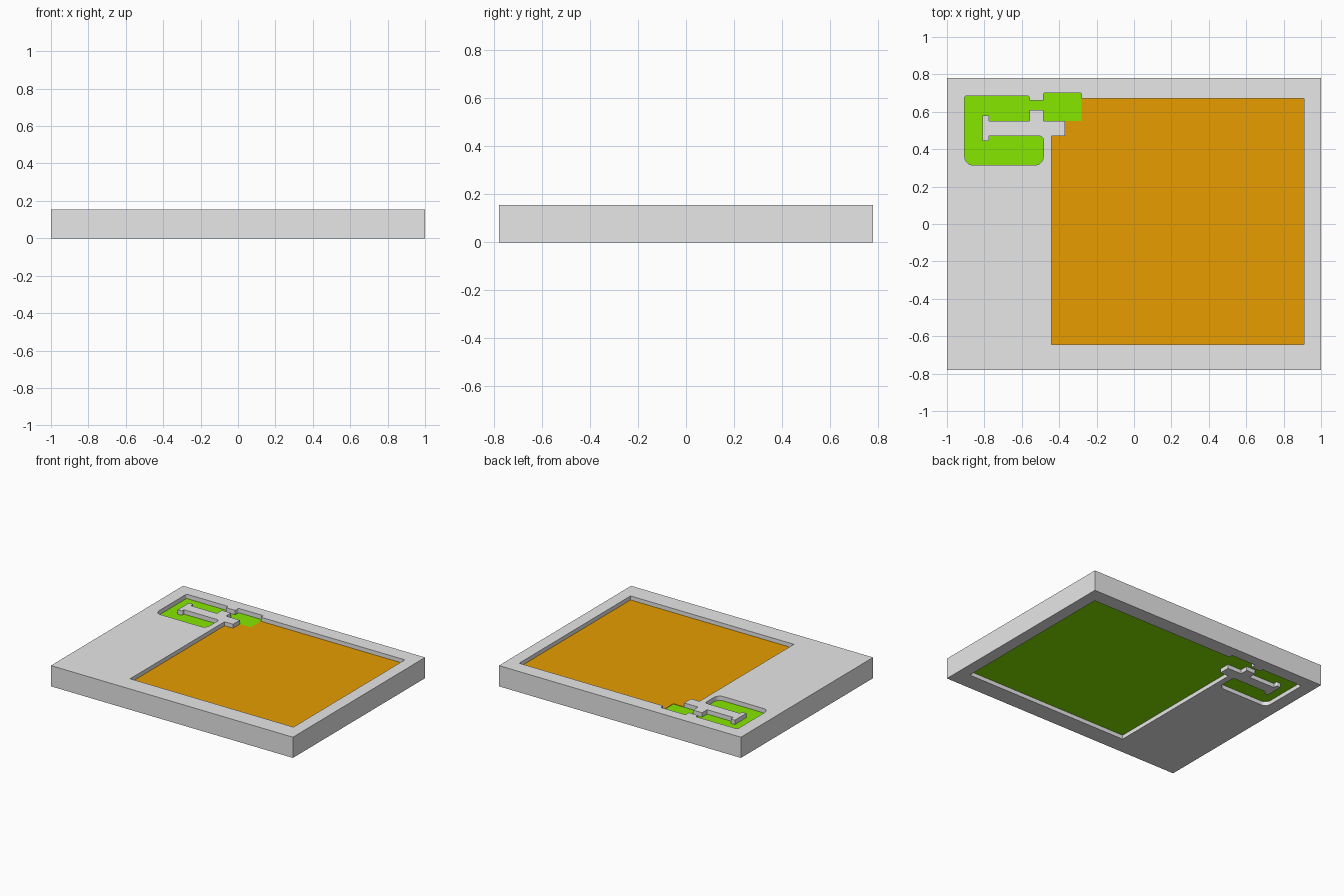
import bpy
import bmesh
from math import cos, sin, pi
from mathutils import Vector

if "Cube" in bpy.data.objects:
    bpy.data.objects.remove(bpy.data.objects["Cube"], do_unlink=True)

HEIGHT = 0.155
RECESS = 0.03
SKIN = 0.003


def make_material(name, colour):
    material = bpy.data.materials.new(name)
    material.use_nodes = True
    material.diffuse_color = (*colour, 1)
    shader = next(n for n in material.node_tree.nodes if n.type == "BSDF_PRINCIPLED")
    shader.inputs["Base Color"].default_value = (*colour, 1)
    return material


def fillet(outline, radii, steps=6):
    """Round the right-angled corners that have a radius."""
    points = []
    for i, position in enumerate(outline):
        corner = Vector(position)
        radius = radii.get(position)
        if radius is None:
            points.append(corner)
            continue
        start = (Vector(outline[i - 1]) - corner).normalized() * radius
        end = (Vector(outline[(i + 1) % len(outline)]) - corner).normalized() * radius
        for step in range(steps + 1):
            angle = step / steps * pi / 2
            points.append(corner + start * (1 - sin(angle)) + end * (1 - cos(angle)))
    return points


def make_slab(name, outline, bottom, top, material):
    """Extrude a flat outline between two heights."""
    mesh = bpy.data.meshes.new(name)
    bm = bmesh.new()
    base = bm.faces.new([bm.verts.new((p[0], p[1], bottom)) for p in outline])
    grown = bmesh.ops.extrude_face_region(bm, geom=[base], use_keep_orig=True)
    verts = [v for v in grown["geom"] if isinstance(v, bmesh.types.BMVert)]
    bmesh.ops.translate(bm, verts=verts, vec=(0, 0, top - bottom))
    bmesh.ops.recalc_face_normals(bm, faces=bm.faces)
    bm.to_mesh(mesh)
    bm.free()
    mesh.materials.append(material)
    obj = bpy.data.objects.new(name, mesh)
    bpy.context.collection.objects.link(obj)
    return obj


grey = make_material("light grey", (0.8, 0.8, 0.8))
green = make_material("lime green", (0.24, 0.8, 0))
orange = make_material("amber orange", (0.8, 0.335, 0))

# Shared edge positions of the square window and the hooked channel
left, right, front, back = -0.44, 0.91, -0.645, 0.67
pad_left, pad_right, pad_back = -0.485, -0.28, 0.70
hook_left, hook_right, hook_front, hook_back = -0.905, -0.56, 0.315, 0.685
bar_front, bar_back, bar_right = 0.47, 0.55, -0.37
head_left, head_right, head_front, head_back = -0.81, -0.775, 0.445, 0.58
neck_front, neck_back = 0.61, 0.66

window = [(left, front), (right, front), (right, back), (pad_right, back)]
channel = [
    (pad_right, pad_back), (pad_left, pad_back),
    (pad_left, neck_back), (hook_right, neck_back),
    (hook_right, hook_back), (hook_left, hook_back),
    (hook_left, hook_front), (pad_left, hook_front),
    (pad_left, bar_front), (head_right, bar_front),
    (head_right, head_front), (head_left, head_front),
    (head_left, head_back), (head_right, head_back),
    (head_right, bar_back), (hook_right, bar_back),
    (hook_right, neck_front), (pad_left, neck_front),
    (pad_left, bar_back),
]
notch = [(bar_right, bar_back), (bar_right, bar_front), (left, bar_front)]

# Rounded channel ends, with small radii on the other free corners
small = 0.008
radii = {
    (hook_left, hook_front): 0.045, (pad_left, hook_front): 0.045,
    (pad_left, bar_front): 0.02,
    (hook_right, hook_back): small, (hook_left, hook_back): small,
    (pad_left, pad_back): small, (pad_right, pad_back): small,
    (head_right, head_front): small, (head_right, head_back): small,
}
opening = fillet(window + channel + notch, radii)

# Grey frame with the opening cut right through
depth = 0.78
frame = make_slab("frame", [(-1, -depth), (1, -depth), (1, depth), (-1, depth)],
                  0, HEIGHT, grey)
cutter = make_slab("opening_cutter", opening, -1, 1, grey)
cutter.hide_render = True
cut = frame.modifiers.new("opening", "BOOLEAN")
cut.operation = "DIFFERENCE"
cut.solver = "EXACT"
cut.object = cutter
bpy.context.view_layer.objects.active = frame
bpy.ops.object.modifier_apply(modifier=cut.name)
bpy.data.objects.remove(cutter, do_unlink=True)

# Green core filling the opening, recessed on both sides
make_slab("core_plate", opening, RECESS, HEIGHT - RECESS - SKIN, green)

# Orange sheet on top of the core inside the square window
sheet = window + [(pad_right, bar_back)] + notch
make_slab("window_sheet", sheet, HEIGHT - RECESS - SKIN, HEIGHT - RECESS, orange)
